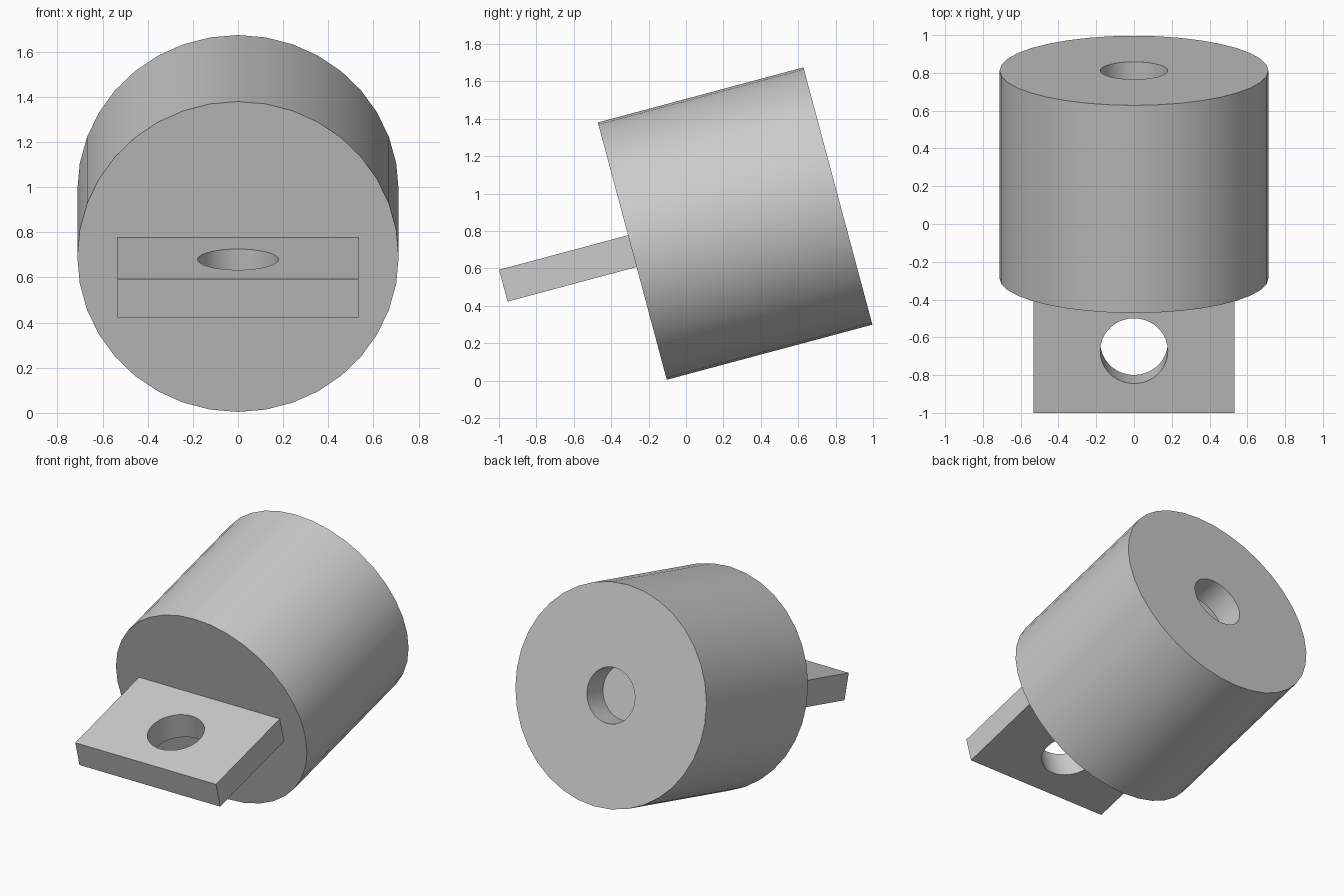
import bpy
from math import radians
from mathutils import Matrix, Vector

TILT = radians(15)
RADIUS, LENGTH = 0.712, 1.138
TAB_W, TAB_L, TAB_T = 1.066, 0.714, 0.176
HOLE_R, HOLE_DEPTH = 0.179, 0.18

cube = bpy.data.objects.get("Cube")
if cube:
    bpy.data.objects.remove(cube, do_unlink=True)

# Local frame: origin at the centre of the body's front face, axis along +y
FRAME = Matrix.Translation((0, -0.287, 0.692)) @ Matrix.Rotation(TILT, 4, "X")
ALONG_Y = Matrix.Rotation(radians(-90), 4, "X")

grey = bpy.data.materials.new("plain grey")
grey.use_nodes = True
colour = (0.6, 0.6, 0.6, 1)
grey.diffuse_color = colour
grey.node_tree.nodes["Principled BSDF"].inputs["Base Color"].default_value = colour


def finish(name, local):
    obj = bpy.context.object
    obj.name = name
    obj.data.materials.append(grey)
    obj.matrix_world = FRAME @ local
    return obj


def cylinder(name, radius, depth, centre, turn=Matrix()):
    bpy.ops.mesh.primitive_cylinder_add(vertices=36, radius=radius, depth=depth)
    return finish(name, Matrix.Translation(centre) @ turn)


def drill(target, cutter):
    bpy.context.view_layer.update()
    mod = target.modifiers.new("hole", "BOOLEAN")
    mod.operation = "DIFFERENCE"
    mod.solver = "EXACT"
    mod.object = cutter
    bpy.ops.object.select_all(action="DESELECT")
    target.select_set(True)
    bpy.context.view_layer.objects.active = target
    bpy.ops.object.modifier_apply(modifier=mod.name)
    bpy.data.objects.remove(cutter, do_unlink=True)
    bpy.ops.object.shade_smooth_by_angle(angle=radians(30))


# Round body with a blind hole in the rear face
body = cylinder("round_body", RADIUS, LENGTH, (0, LENGTH / 2, 0), ALONG_Y)
drill(body, cylinder("rear_cutter", HOLE_R, 2 * HOLE_DEPTH, (0, LENGTH, 0), ALONG_Y))

# Flat mounting tab with a through hole, slightly sunk into the body
SINK = 0.01
bpy.ops.mesh.primitive_cube_add(size=1)
tab = bpy.context.object
tab.data.transform(Matrix.Diagonal(Vector((TAB_W, TAB_L + SINK, TAB_T, 1))))
finish("mounting_tab", Matrix.Translation((0, (SINK - TAB_L) / 2, 0)))
drill(tab, cylinder("tab_cutter", HOLE_R, TAB_T * 3, (0, -0.375, 0)))
